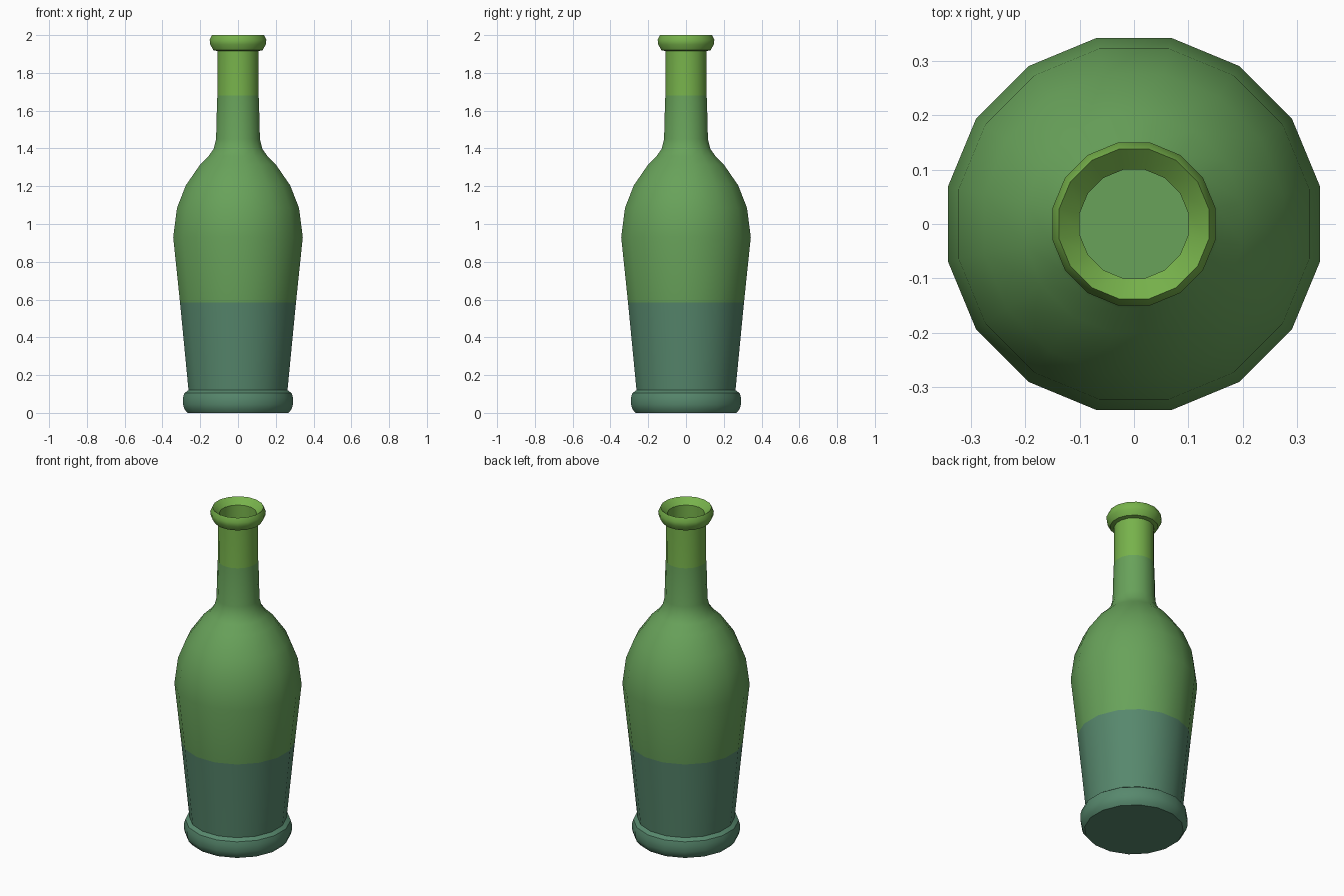
import bpy, bmesh, math

if "Cube" in bpy.data.objects:
    bpy.data.objects.remove(bpy.data.objects["Cube"])

SIDES = 16
FLAT = math.cos(math.pi / SIDES)  # grid readings are across the flats


def linear(c):
    c /= 255
    return c / 12.92 if c <= 0.04045 else ((c + 0.055) / 1.055) ** 2.4


def material(name, rgb):
    m = bpy.data.materials.new(name)
    m.diffuse_color = (*[linear(c) for c in rgb], 1)
    m.use_nodes = True
    m.node_tree.nodes["Principled BSDF"].inputs["Base Color"].default_value = m.diffuse_color
    return m


mats = [material("teal_green", (87, 136, 109)),
        material("bottle_green", (104, 162, 90)),
        material("lime_green", (119, 178, 75))]

# Outline from the base, up the outside, over the lip and down inside the neck
profile = [
    (0.268, 0.0), (0.284, 0.02), (0.291, 0.045), (0.291, 0.08), (0.284, 0.105),
    (0.262, 0.12),                                    # foot ring
    (0.307, 0.585), (0.343, 0.93),                    # tapered body
    (0.323, 1.085), (0.276, 1.205), (0.200, 1.315),   # shoulder
    (0.155, 1.36), (0.128, 1.40), (0.116, 1.45),
    (0.111, 1.65), (0.109, 1.68), (0.108, 1.915),     # neck
    (0.130, 1.92), (0.147, 1.95), (0.150, 1.975), (0.138, 2.0),  # lip
    (0.100, 1.965), (0.100, 1.66),                    # mouth
]

bm = bmesh.new()
rings = []
for r, z in profile:
    ring = []
    for i in range(SIDES):
        a = (i + 0.5) * 2 * math.pi / SIDES
        ring.append(bm.verts.new((r / FLAT * math.cos(a), r / FLAT * math.sin(a), z)))
    rings.append(ring)
for low, high in zip(rings, rings[1:]):
    for i in range(SIDES):
        j = (i + 1) % SIDES
        bm.faces.new((low[i], low[j], high[j], high[i]))
bm.faces.new(rings[0][::-1])          # underside
floor = bm.faces.new(rings[-1])       # floor of the mouth
bm.normal_update()

# Colour bands by height
for f in bm.faces:
    z = f.calc_center_median().z
    f.material_index = 0 if z < 0.585 else 1 if z < 1.68 else 2
floor.material_index = 1

mesh = bpy.data.meshes.new("bottle")
bm.to_mesh(mesh)
bm.free()
for m in mats:
    mesh.materials.append(m)
bottle = bpy.data.objects.new("bottle", mesh)
bpy.context.collection.objects.link(bottle)
bpy.context.view_layer.objects.active = bottle
bottle.select_set(True)
bpy.ops.object.shade_smooth_by_angle(angle=math.radians(40))
